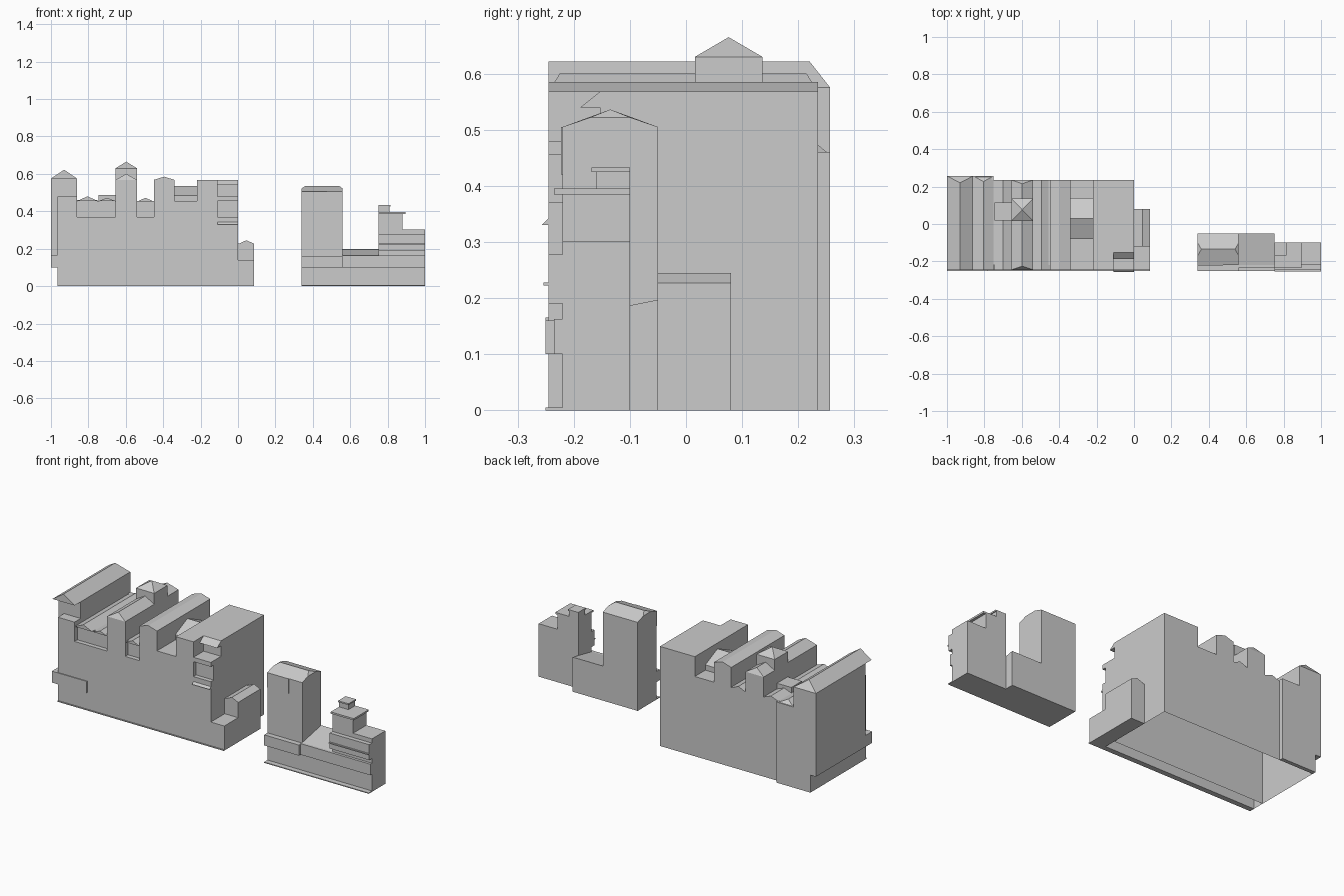
import bpy, bmesh
from mathutils import Vector

if "Cube" in bpy.data.objects:
    bpy.data.objects.remove(bpy.data.objects["Cube"])


def mesh(name, verts, faces):
    me = bpy.data.meshes.new(name)
    bm = bmesh.new()
    vs = [bm.verts.new(v) for v in verts]
    for f in faces:
        bm.faces.new([vs[i] for i in f])
    bmesh.ops.recalc_face_normals(bm, faces=bm.faces)
    bm.to_mesh(me)
    bm.free()
    ob = bpy.data.objects.new(name, me)
    bpy.context.collection.objects.link(ob)
    return ob


def prism(name, prof, a, b, axis='y'):
    """Extrude a profile (x,z along y, or y,z along x) from a to b."""
    n = len(prof)
    place = (lambda p, t: (p[0], t, p[1])) if axis == 'y' else (lambda p, t: (t, p[0], p[1]))
    verts = [place(p, t) for t in (a, b) for p in prof]
    faces = [list(range(n)), list(range(n, 2 * n))]
    faces += [[i, (i + 1) % n, n + (i + 1) % n, n + i] for i in range(n)]
    return mesh(name, verts, faces)


def box(name, x0, x1, y0, y1, z0, z1):
    return prism(name, [(x0, z0), (x1, z0), (x1, z1), (x0, z1)], y0, y1)


def hip(name, x0, x1, y0, y1, z0, z1, front=0.0, back=0.0):
    """Roof with its ridge along y and the ends set in."""
    c = (x0 + x1) / 2
    v = [(x0, y0, z0), (x1, y0, z0), (x1, y1, z0), (x0, y1, z0),
         (c, y0 + front, z1), (c, y1 - back, z1)]
    return mesh(name, v, [(0, 1, 2, 3), (0, 1, 4), (2, 3, 5), (1, 2, 5, 4), (3, 0, 4, 5)])


def open_bottom(ob):
    bm = bmesh.new()
    bm.from_mesh(ob.data)
    low = [f for f in bm.faces if all(v.co.z < 1e-4 for v in f.verts)]
    bmesh.ops.delete(bm, geom=low, context='FACES')
    bm.to_mesh(ob.data)
    bm.free()


def skyline(name, steps, y0, y1):
    """Stepped block: steps are (x0, x1, top)."""
    prof = [(steps[0][0], 0)]
    for a, b, z in steps:
        prof += [(a, z), (b, z)]
    prof.append((steps[-1][1], 0))
    return prism(name, prof, y0, y1)


F, B = -0.245, 0.235

# long building: front slab, middle slab and rear body
low, high = 0.455, 0.568
skyline("front_wall", [(-0.965, -0.86, 0.48), (-0.86, -0.655, 0.37), (-0.655, -0.54, high),
                       (-0.54, -0.45, 0.37), (-0.45, -0.34, high), (-0.34, -0.22, low),
                       (-0.22, -0.11, high), (-0.11, 0, 0.37)], F, -0.22)
body = [(-0.86, -0.655, low), (-0.655, -0.54, high), (-0.54, -0.45, low),
        (-0.45, -0.34, high), (-0.34, -0.22, low)]
open_bottom(skyline("middle_body", [(-0.965, -0.86, 0.48)] + body +
                    [(-0.22, -0.11, high), (-0.11, 0, 0.48)], -0.22, -0.153))
open_bottom(skyline("rear_body", [(-0.965, -0.86, 0.575)] + body + [(-0.22, 0, high)], -0.153, B))
box("terrace_edge", -0.11, 0, F, -0.22, 0.455, 0.48)
prism("corner_canopy", [(-0.153, high), (-0.188, 0.54), (-0.153, 0.54)], -0.11, 0, 'x')
prism("window_sill", [(F, 0.342), (-0.257, 0.33), (F, 0.33)], -0.11, 0, 'x')
box("front_plinth", -0.965, 0.085, -0.25, F, 0, 0.005)
box("left_shop_band", -1, -0.78, -0.25, -0.19, 0.1, 0.165)

# left wing with overhang and rear projection
box("left_overhang", -1, -0.965, -0.19, 0.257, 0.1, 0.575)
box("left_rear", -0.965, -0.86, B, 0.257, 0, 0.575)
box("second_rear", -0.86, -0.75, B, 0.257, 0, 0.46)
box("left_upper_front", -0.965, -0.86, -0.19, -0.153, 0.48, 0.575)
hip("left_roof", -1, -0.86, F, 0.257, 0.575, 0.622, 0, 0.037)

# rows of gabled roofs
for name, x0, x1, y1, z0, z1, h in [
        ("roof_two", -0.86, -0.75, 0.257, 0.455, 0.48, 0.03),
        ("roof_three", -0.745, -0.655, B, 0.455, 0.472, 0),
        ("roof_four", -0.655, -0.54, B, high, 0.6, 0.02),
        ("roof_five", -0.54, -0.45, B, 0.452, 0.472, 0),
        ("roof_six", -0.45, -0.34, B, high, 0.585, 0)]:
    hip(name, x0, x1, F, y1, z0, z1, h if name == "roof_four" else 0, h)
box("roof_hut", -0.745, -0.655, 0.02, 0.115, 0.455, 0.487)

# square roof tower with pyramid cap
box("roof_tower", -0.655, -0.54, 0.016, 0.136, high, 0.63)
hip("tower_cap", -0.655, -0.54, 0.016, 0.136, 0.63, 0.665, 0.06, 0.06)

# cross gable between the tall roofs
prism("cross_gable", [(-0.08, low), (0.14, low), (0.14, 0.485), (0.03, 0.535), (-0.08, 0.485)],
      -0.34, -0.22, 'x')

# low annex on the right end
box("annex_base", 0, 0.085, F, -0.12, 0, 0.14)
box("annex_body", 0, 0.085, -0.12, 0.08, 0, 0.227)
hip("annex_roof", 0.005, 0.085, -0.12, 0.08, 0.227, 0.245)

# separate group: tall house
G = -0.22
box("tall_house", 0.34, 0.56, G, -0.05, 0, 0.505)
box("tall_house_panel", 0.34, 0.475, G - 0.003, G, 0.42, 0.505)
yc = -0.135
ends = [(G, 0.505), (yc - 0.035, 0.522), (yc + 0.035, 0.522), (-0.05, 0.505)]
v = [(x, y, z) for x in (0.34, 0.56) for y, z in ends] + [(0.36, yc, 0.536), (0.54, yc, 0.536)]
mesh("tall_house_roof", v, [(0, 1, 2, 3), (4, 5, 6, 7), (1, 2, 8), (5, 6, 9),
                            (0, 1, 8, 9, 5, 4), (3, 2, 8, 9, 6, 7), (0, 3, 7, 4)])

# low link with sloped roof
prism("link_house", [(G, 0), (-0.05, 0), (-0.05, 0.197), (G, 0.163)], 0.56, 0.75, 'x')
box("shop_front_tall", 0.34, 0.56, -0.25, G, 0.1, 0.16)
box("shop_front_link", 0.56, 0.75, -0.235, G, 0.1, 0.163)
box("group_plinth", 0.34, 1, -0.25, G, 0, 0.005)

# right house with balcony and stepped turret
box("right_house", 0.75, 1, G, -0.1, 0, 0.302)
box("right_shop_front", 0.75, 1, -0.235, G, 0.1, 0.163)
box("balcony", 0.75, 1, F, G, 0.19, 0.278)
box("balcony_ledge", 0.75, 1, -0.254, F, 0.222, 0.228)
for name, x1, y0, z0, z1 in [("turret", 0.88, G, 0.302, 0.385), ("turret_slab", 0.895, -0.235, 0.385, 0.395),
                             ("turret_top", 0.81, -0.16, 0.395, 0.425), ("turret_cap", 0.815, -0.168, 0.425, 0.433)]:
    box(name, 0.75, x1, y0, -0.1, z0, z1)
